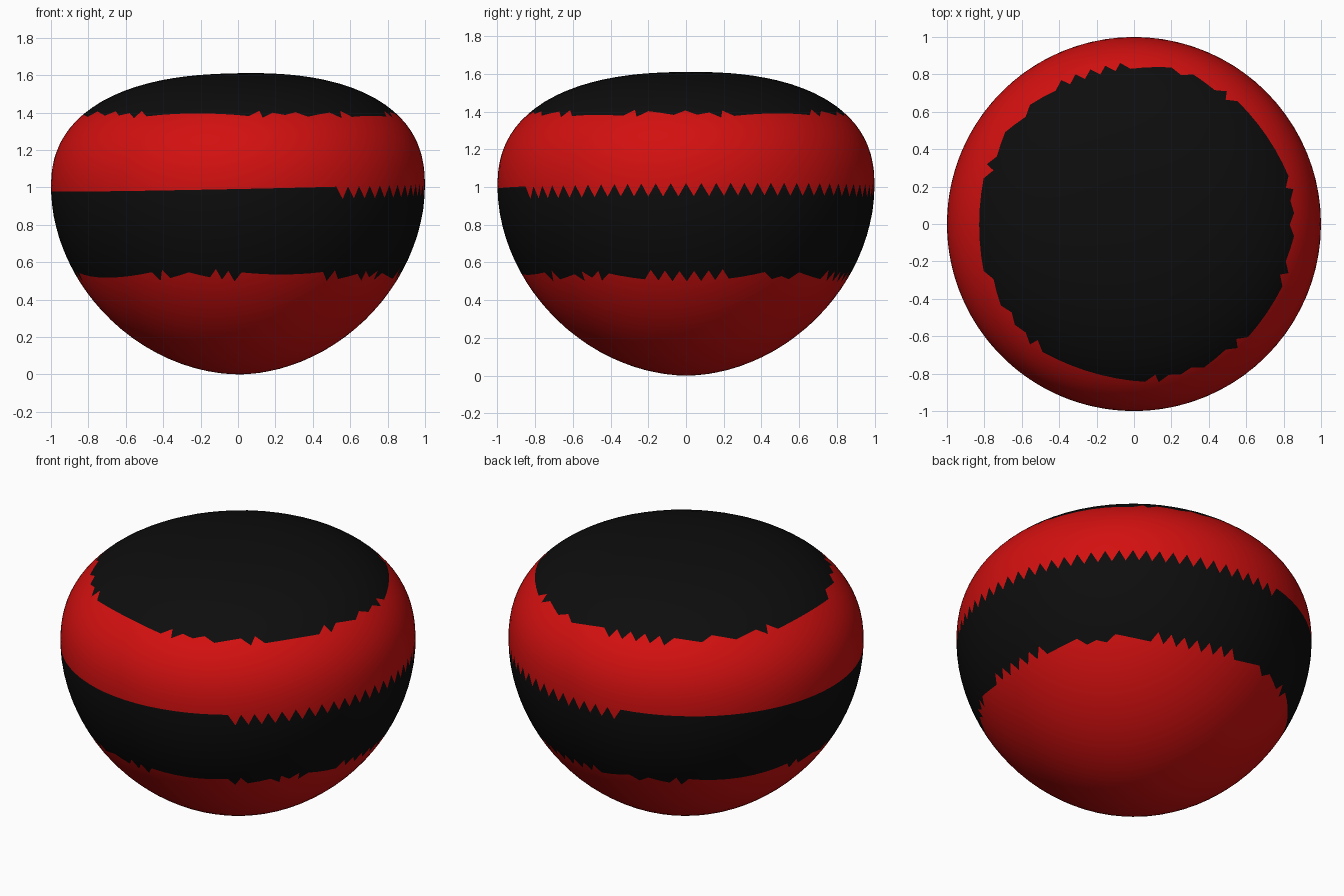
import bpy, bmesh, math
from mathutils import Matrix

if "Cube" in bpy.data.objects:
    bpy.data.objects.remove(bpy.data.objects["Cube"])


def flat_material(name, rgb):
    mat = bpy.data.materials.new(name)
    mat.use_nodes = True
    mat.diffuse_color = (*rgb, 1)
    mat.node_tree.nodes["Principled BSDF"].inputs["Base Color"].default_value = (*rgb, 1)
    return mat


red = flat_material("red", (0.65, 0.005, 0.005))
black = flat_material("black", (0.004, 0.004, 0.004))

# Rounded body: a ball with a flattened top and a slightly pointed underside
TOP, BOTTOM = 0.61, 1.0
bm = bmesh.new()
bmesh.ops.create_icosphere(bm, subdivisions=5, radius=1.0)
for v in bm.verts:
    n, height = (2.4, TOP) if v.co.z > 0 else (1.9, BOTTOM)
    s = math.hypot(v.co.x, v.co.y)
    v.co *= (s ** n + abs(v.co.z) ** n) ** (-1 / n)
    v.co.z *= height

# Slight lean, then rest the body on the ground
lean = Matrix.Rotation(math.radians(-1.2), 3, 'Y') @ Matrix.Rotation(math.radians(0.5), 3, 'X')
bmesh.ops.transform(bm, matrix=lean.to_4x4(), verts=bm.verts)
base = min(v.co.z for v in bm.verts)
bmesh.ops.translate(bm, vec=(0, 0, -base), verts=bm.verts)

# Horizontal colour bands, chosen by face height
for f in bm.faces:
    z = f.calc_center_median().z
    f.material_index = 1 if z > 1.39 or 0.53 < z < 0.98 else 0
    f.smooth = True

mesh = bpy.data.meshes.new("striped_body")
bm.to_mesh(mesh)
bm.free()
mesh.materials.append(red)
mesh.materials.append(black)
body = bpy.data.objects.new("striped_body", mesh)
bpy.context.collection.objects.link(body)
